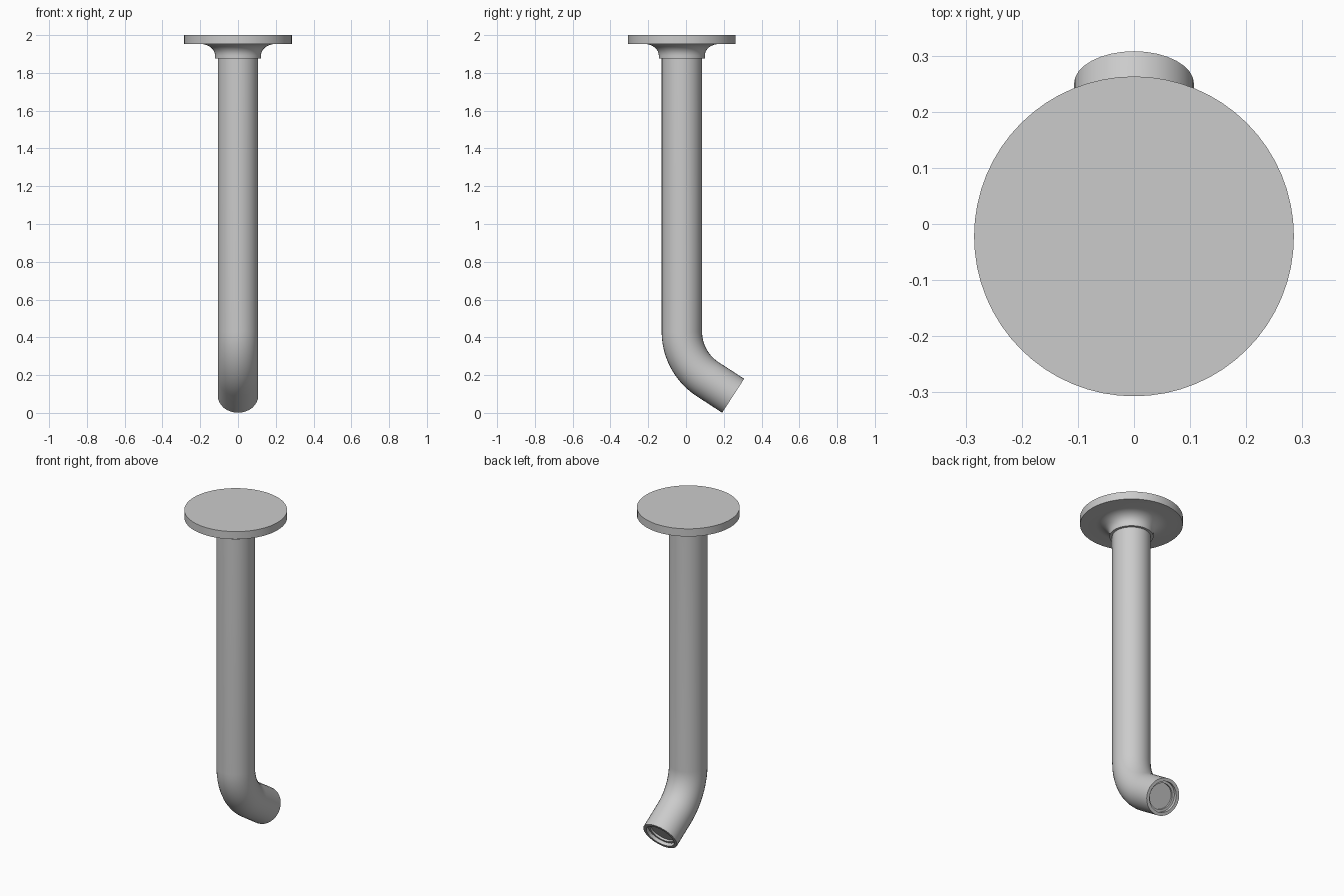
import bpy, bmesh, math
from mathutils import Vector

if "Cube" in bpy.data.objects:
    bpy.data.objects.remove(bpy.data.objects["Cube"])

AXIS_Y = -0.022      # centre line of the upright pipe
PIPE_R = 0.107
BEND = math.radians(57)
BEND_R, BEND_Z, TAIL = 0.30, 0.43, 0.161


def skin(name, stations, sides):
    """Loft circles given as (centre y, centre z, tilt, radius); cap both ends."""
    bm = bmesh.new()
    rings = []
    for y, z, tilt, r in stations:
        side = Vector((0, math.cos(tilt), math.sin(tilt)))
        c = Vector((0, y, z))
        rings.append([bm.verts.new(c + r * (math.cos(a) * Vector((1, 0, 0)) + math.sin(a) * side))
                      for a in (2 * math.pi * i / sides for i in range(sides))])
    for lo, hi in zip(rings, rings[1:]):
        for i in range(sides):
            j = (i + 1) % sides
            bm.faces.new((lo[i], lo[j], hi[j], hi[i]))
    bm.faces.new(rings[0])
    bm.faces.new(rings[-1])
    bmesh.ops.recalc_face_normals(bm, faces=bm.faces)
    mesh = bpy.data.meshes.new(name)
    bm.to_mesh(mesh)
    bm.free()
    obj = bpy.data.objects.new(name, mesh)
    bpy.context.collection.objects.link(obj)
    bpy.ops.object.select_all(action='DESELECT')
    obj.select_set(True)
    bpy.context.view_layer.objects.active = obj
    bpy.ops.object.shade_smooth_by_angle(angle=math.radians(30))
    return obj


# Bent pipe: upright, elbow, short straight tail
pipe = [(AXIS_Y, 1.96, 0, PIPE_R)]
steps = 14
for i in range(steps + 1):
    a = BEND * i / steps
    pipe.append((AXIS_Y + BEND_R * (1 - math.cos(a)), BEND_Z - BEND_R * math.sin(a), a, PIPE_R))
ey, ez = pipe[-1][:2]
# Tail end: rim, stepped recess and inner disc (offset along the tail, radius)
for along, r in [(TAIL, PIPE_R), (TAIL, 0.088), (TAIL - 0.02, 0.088),
                 (TAIL - 0.02, 0.074), (TAIL - 0.032, 0.074)]:
    pipe.append((ey + along * math.sin(BEND), ez - along * math.cos(BEND), BEND, r))
skin("bent_pipe", pipe, 32)

# Mounting plate with a concave flare down to a collar
plate = [(2.0, 0.285), (1.953, 0.285), (1.953, 0.198)]
for i in range(1, 9):
    a = math.pi / 2 * i / 8
    plate.append((1.953 - 0.06 * (1 - math.cos(a)), 0.198 - 0.076 * math.sin(a)))
plate = plate[:3] + [(1.953 - 0.06 * (1 - math.cos(a)), 0.198 - 0.076 * math.sin(a))
                     for a in (math.pi / 2 * i / 8 for i in range(1, 9))]
plate += [(1.876, 0.122), (1.876, 0.1)]
skin("mounting_plate", [(AXIS_Y, z, 0, r) for z, r in plate], 64)
